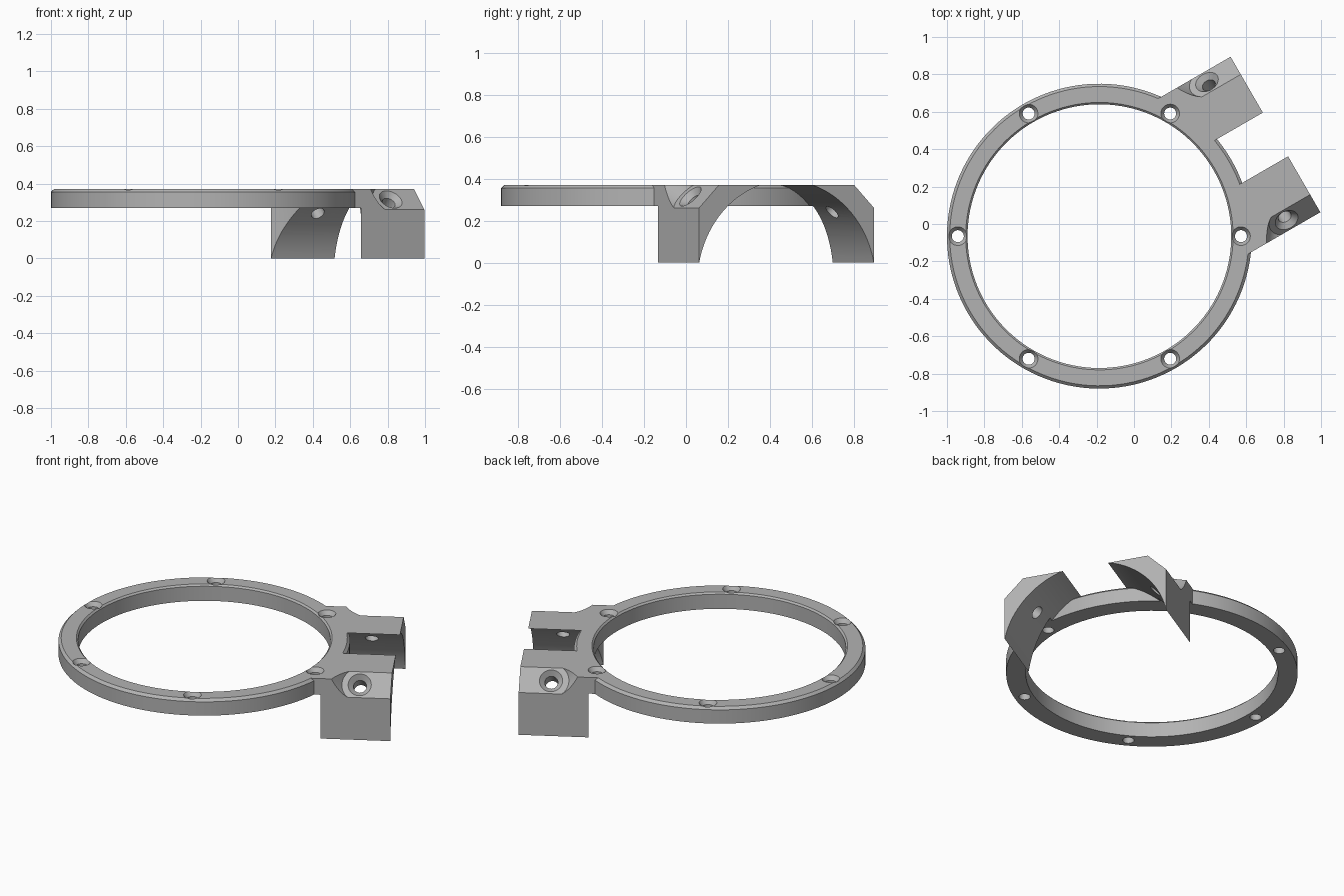
import bpy, bmesh
from math import sin, cos, atan2, hypot, radians, pi
from mathutils import Matrix, Vector

if "Cube" in bpy.data.objects:
    bpy.data.objects.remove(bpy.data.objects["Cube"], do_unlink=True)

grey = bpy.data.materials.new("plain_grey")
grey.use_nodes = True
grey.diffuse_color = (0.45, 0.45, 0.45, 1)
grey.node_tree.nodes["Principled BSDF"].inputs["Base Color"].default_value = grey.diffuse_color

TOP, UNDER = 0.37, 0.27          # ring heights
HALF, END = 0.48, 1.087          # clamp half width and reach from ring centre


def make(name, bm):
    bmesh.ops.recalc_face_normals(bm, faces=bm.faces)
    mesh = bpy.data.meshes.new(name)
    bm.to_mesh(mesh)
    bm.free()
    mesh.materials.append(grey)
    obj = bpy.data.objects.new(name, mesh)
    bpy.context.collection.objects.link(obj)
    return obj


def lathe(name, profile, segments, matrix=Matrix(), closed=False):
    """Revolve (radius, height) points; ends are capped unless the profile is closed."""
    bm = bmesh.new()
    loops = [[bm.verts.new(matrix @ Vector((r * cos(2 * pi * i / segments),
                                            r * sin(2 * pi * i / segments), z)))
              for i in range(segments)] for r, z in profile]
    pairs = list(zip(loops, loops[1:] + loops[:1]))
    for a, b in pairs if closed else pairs[:-1]:
        for i in range(segments):
            j = (i + 1) % segments
            bm.faces.new((a[i], a[j], b[j], b[i]))
    if not closed:
        bm.faces.new(loops[0])
        bm.faces.new(loops[-1])
    return make(name, bm)


def prism(name, outline, x0, x1):
    """Extrude a (y, z) outline along x."""
    bm = bmesh.new()
    face = bm.faces.new([bm.verts.new((x0, y, z)) for y, z in outline])
    new = bmesh.ops.extrude_face_region(bm, geom=[face])["geom"]
    bmesh.ops.translate(bm, vec=(x1 - x0, 0, 0),
                        verts=[v for v in new if isinstance(v, bmesh.types.BMVert)])
    return make(name, bm)


def combine(obj, other, operation):
    mod = obj.modifiers.new("join", "BOOLEAN")
    mod.operation, mod.solver, mod.object = operation, "EXACT", other
    bpy.context.view_layer.objects.active = obj
    bpy.ops.object.modifier_apply(modifier=mod.name)
    bpy.data.objects.remove(other, do_unlink=True)


# Ring with small bevels on its upper rims
ring = lathe("mounting_ring", [(0.705, UNDER), (0.815, UNDER), (0.815, 0.355),
                               (0.80, TOP), (0.715, TOP), (0.705, 0.36)], 128, closed=True)


def clamp_block(side):
    # Block with an arched inner face
    drop, gap = 0.10, 0.135
    radius = hypot(HALF, drop)
    a0, a1 = atan2(drop, HALF), atan2(TOP + drop, gap)
    arc = [(radius * cos(a0 + (a1 - a0) * i / 24),
            radius * sin(a0 + (a1 - a0) * i / 24) - drop) for i in range(25)]
    arc[0], arc[-1] = (HALF, 0), (gap, TOP)
    outline = [(side * y, z) for y, z in arc + [(HALF, TOP)]]
    block = prism("clamp_block", outline, 0.6, END)

    # Clearance below the ring and trimming inside it
    combine(block, lathe("clearance", [(0.845, -0.2), (0.845, UNDER)], 128), "DIFFERENCE")
    combine(block, lathe("trim", [(0.76, -0.2), (0.76, 0.6)], 128), "DIFFERENCE")

    # Sloped shoulder, blended into the ring by a cone around the screw
    screw_x, y, z = 0.91, 0.426, 0.315
    wedge = [(side * (y + a), z + b) for a, b in ((-0.2, 0.2), (0.2, -0.2), (0.3, 0.2))]
    combine(block, prism("shoulder", wedge, screw_x, END + 0.2), "DIFFERENCE")
    tilt = (Matrix.Translation((screw_x, side * y, z))
            @ Matrix.Rotation(-side * radians(45), 4, "X"))
    combine(block, lathe("cone", [(0.10, 0), (0.205, 0.15)], 64, tilt), "DIFFERENCE")

    # Angled countersunk screw hole
    combine(block, lathe("screw_hole", [(0.037, -0.25), (0.037, -0.028), (0.065, 0), (0.065, 0.05)],
                         40, tilt), "DIFFERENCE")
    return block


for side in (-1, 1):
    combine(ring, clamp_block(side), "UNION")

# Six countersunk holes around the ring
for k in range(6):
    a = radians(60 * k - 30)
    place = Matrix.Translation((0.757 * cos(a), 0.757 * sin(a), 0))
    combine(ring, lathe("ring_hole", [(0.032, 0.2), (0.032, TOP - 0.025), (0.05, TOP), (0.05, 0.45)],
                        32, place), "DIFFERENCE")

# Turn the clamp toward the back left and centre the whole part
ring.data.transform(Matrix.Translation((-0.185, -0.065, 0)) @ Matrix.Rotation(radians(30), 4, "Z"))
bpy.ops.object.select_all(action="DESELECT")
ring.select_set(True)
bpy.context.view_layer.objects.active = ring
bpy.ops.object.shade_smooth_by_angle(angle=radians(25))
